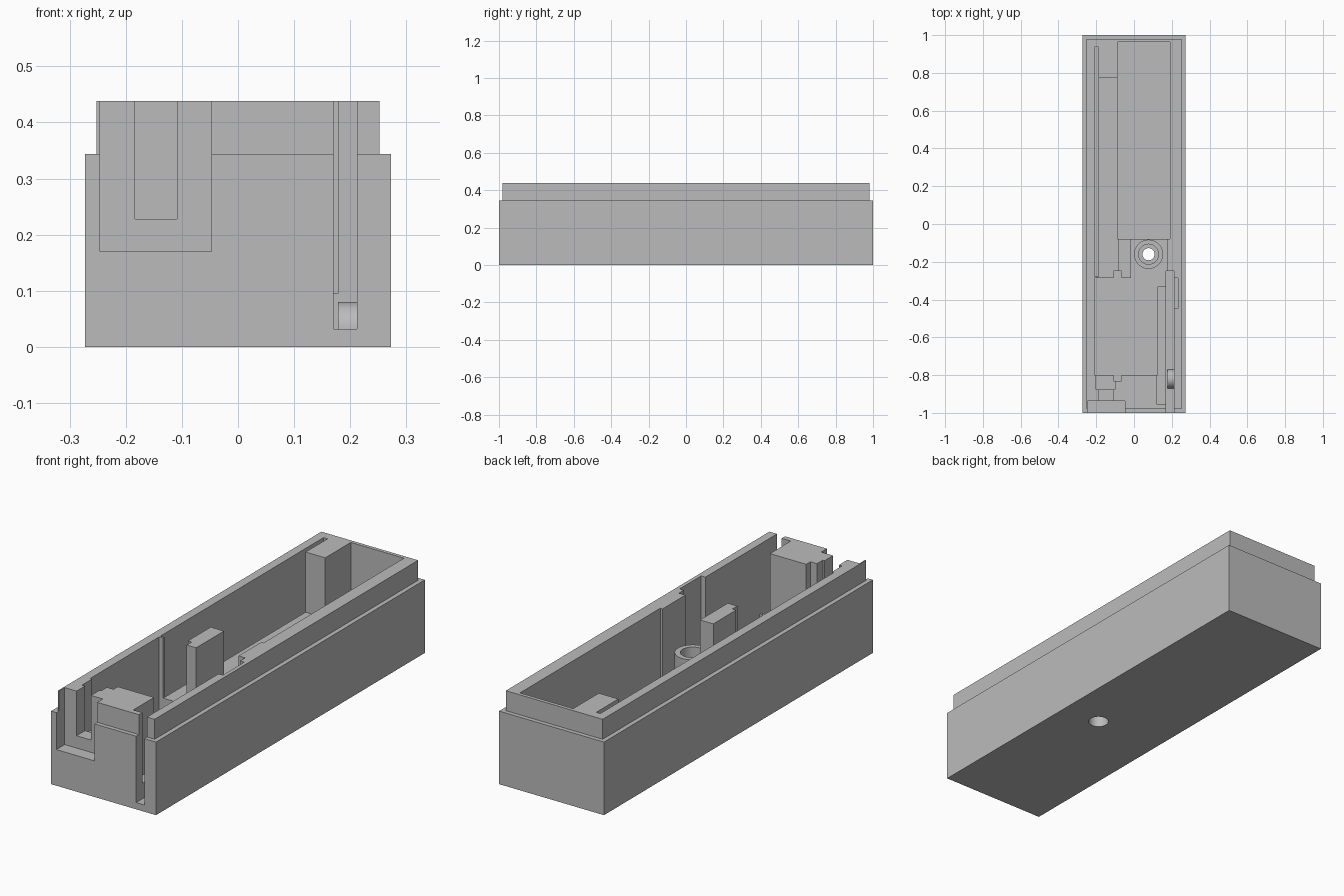
import bpy, bmesh, math
from mathutils import Matrix

old = bpy.data.objects.get("Cube")
if old:
    bpy.data.objects.remove(old, do_unlink=True)

TOP = 0.438
OVER = 0.6      # height of cutters that are open at the top
E = 0.001       # small overlap between neighbouring cuts

grey = bpy.data.materials.new("plain grey")
grey.use_nodes = True
grey.diffuse_color = (0.5, 0.5, 0.5, 1)
grey.node_tree.nodes["Principled BSDF"].inputs["Base Color"].default_value = (0.5, 0.5, 0.5, 1)


def finish(name, bm):
    bmesh.ops.recalc_face_normals(bm, faces=bm.faces)
    mesh = bpy.data.meshes.new(name)
    bm.to_mesh(mesh)
    bm.free()
    mesh.materials.append(grey)
    obj = bpy.data.objects.new(name, mesh)
    bpy.context.collection.objects.link(obj)
    return obj


def box(name, x, y, z):
    bm = bmesh.new()
    bmesh.ops.create_cube(bm, size=1)
    for v in bm.verts:
        v.co = [a + (b - a) * (c + 0.5) for (a, b), c in zip((x, y, z), v.co)]
    return finish(name, bm)


def tube(name, r, z0, z1, x=0.077, y=-0.16):
    bm = bmesh.new()
    bmesh.ops.create_cone(bm, cap_ends=True, segments=48, radius1=r, radius2=r,
                          depth=z1 - z0,
                          matrix=Matrix.Translation((x, y, (z0 + z1) / 2)))
    return finish(name, bm)


def combine(target, tool, operation):
    tool.hide_render = True
    mod = target.modifiers.new(tool.name, "BOOLEAN")
    mod.operation = operation
    mod.solver = "EXACT"
    mod.object = tool
    bpy.context.view_layer.objects.active = target
    bpy.ops.object.modifier_apply(modifier=mod.name)
    bpy.data.objects.remove(tool, do_unlink=True)


# Outer shell with a stepped lip for the lid
body = box("enclosure_body", (-0.273, 0.273), (-1, 1), (0, 0.344))
combine(body, box("lid_lip", (-0.252, 0.252), (-0.98, 0.98), (0.2, TOP)), "UNION")

# Pockets open at the top: name, x range, y range, floor height
pockets = [
    ("main_bay", (-0.087, 0.19), (-0.08, 0.963), 0.06),
    ("side_shelf", (-0.19, -0.087 + E), (-0.287 - E, 0.773), 0.155),
    ("board_slot", (-0.21, -0.19 + E), (-0.277, 0.937), 0.13),
    ("front_bay", (-0.21, 0.124), (-0.8, -0.287), 0.095),
    ("screw_bay", (-0.017, 0.178), (-0.33, -0.08 + E), 0.095),
    ("rear_groove", (-0.108, -0.066), (-0.287 - E, -0.25), 0.095),
    ("front_groove", (-0.108, -0.066), (-0.832, -0.8 + E), 0.095),
    ("lever_bay", (0.124 - E, 0.17 + E), (-0.955, -0.33 + E), 0.105),
    ("lever_slot", (0.17, 0.212), (-1.1, -0.25), 0.032),
    ("lever_notch", (0.212 - E, 0.234), (-0.447, -0.287), 0.06),
    ("port_pocket", (-0.2, -0.1), (-0.875, -0.8 + E), 0.2),
    ("port_channel", (-0.184, -0.109), (-0.94, -0.875 + E), 0.228),
    ("port_recess", (-0.246, -0.047), (-1.1, -0.938), 0.17),
]
for name, x, y, floor in pockets:
    combine(body, box(name, x, y, (floor, OVER)), "DIFFERENCE")

# Screw boss with a bore from each end and a hole through
combine(body, tube("screw_boss", 0.077, 0.04, 0.23), "UNION")
combine(body, tube("boss_bore", 0.053, 0.13, 0.4), "DIFFERENCE")
combine(body, tube("screw_head_bore", 0.045, -0.1, 0.09), "DIFFERENCE")
combine(body, tube("screw_hole", 0.032, -0.1, 0.4), "DIFFERENCE")

# Rounded stop on the floor of the lever slot
bm = bmesh.new()
arc = [(-0.82 + 0.05 * math.cos(math.pi * i / 24),
        0.03 + 0.05 * math.sin(math.pi * i / 24)) for i in range(25)]
outline = [(-0.77, 0.02)] + arc + [(-0.87, 0.02)]
face = bm.faces.new([bm.verts.new((0.178, y, z)) for y, z in outline])
grown = bmesh.ops.extrude_face_region(bm, geom=[face])
for item in grown["geom"]:
    if isinstance(item, bmesh.types.BMVert):
        item.co.x = 0.22
combine(body, finish("lever_stop", bm), "UNION")

# Smooth the round parts only
bpy.ops.object.select_all(action="DESELECT")
body.select_set(True)
bpy.context.view_layer.objects.active = body
bpy.ops.object.shade_smooth_by_angle(angle=math.radians(30))
